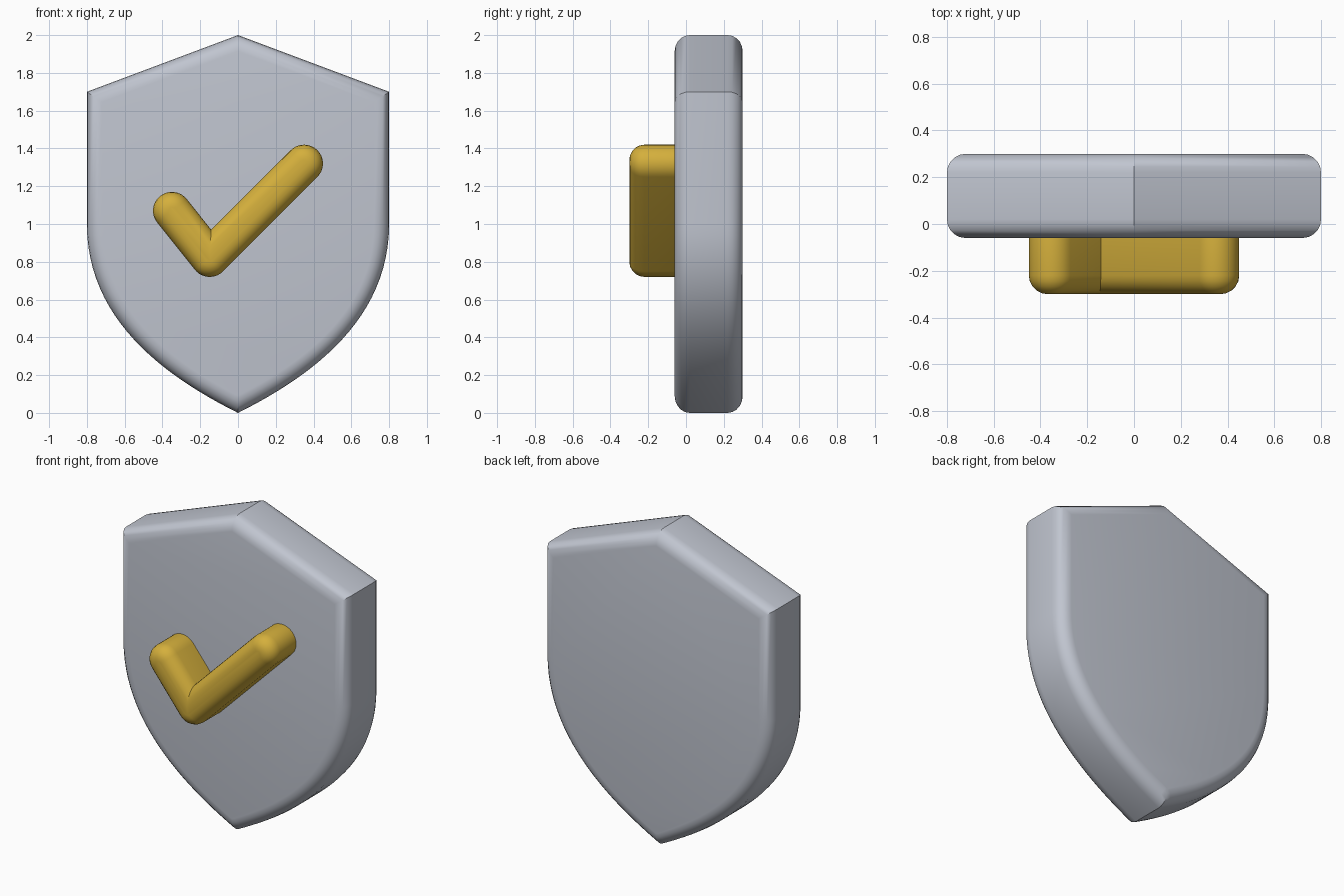
import bpy, bmesh, math
from mathutils import Vector

if "Cube" in bpy.data.objects:
    bpy.data.objects.remove(bpy.data.objects["Cube"])

BEVEL, STEPS = 0.08, 5


def material(name, rgb):
    m = bpy.data.materials.new(name)
    m.diffuse_color = (*rgb, 1)
    m.use_nodes = True
    m.node_tree.nodes["Principled BSDF"].inputs["Base Color"].default_value = m.diffuse_color
    return m


def inset(points, d):
    """Move a counter-clockwise outline inward by d with mitred corners."""
    out = []
    for i, p in enumerate(points):
        a = (p - points[i - 1]).normalized()
        b = (points[(i + 1) % len(points)] - p).normalized()
        n1, n2 = Vector((-a.y, a.x)), Vector((-b.y, b.x))
        out.append(p + (n1 + n2) * d / (1 + n1.dot(n2)))
    return out


def rounded_plate(name, outline, y0, y1, mat):
    """Extrude an xz outline from y0 to y1 with rounded front and back rims."""
    outline = [Vector(p) for p in outline]
    arc = [i / STEPS * math.pi / 2 for i in range(STEPS + 1)]
    profile = [(BEVEL * (1 - math.sin(t)), y0 + BEVEL * (1 - math.cos(t))) for t in arc]
    profile += [(d, y0 + y1 - y) for d, y in reversed(profile)]
    bm = bmesh.new()
    rings = [[bm.verts.new((p.x, y, p.y)) for p in inset(outline, d)] for d, y in profile]
    n = len(outline)
    for r, s in zip(rings, rings[1:]):
        for i in range(n):
            j = (i + 1) % n
            bm.faces.new((r[i], s[i], s[j], r[j]))
    bm.faces.new(rings[0])
    bm.faces.new(rings[-1][::-1])
    bmesh.ops.recalc_face_normals(bm, faces=bm.faces)
    mesh = bpy.data.meshes.new(name)
    bm.to_mesh(mesh)
    bm.free()
    mesh.materials.append(mat)
    ob = bpy.data.objects.new(name, mesh)
    bpy.context.collection.objects.link(ob)
    bpy.ops.object.select_all(action='DESELECT')
    bpy.context.view_layer.objects.active = ob
    ob.select_set(True)
    bpy.ops.object.shade_smooth_by_angle(angle=math.radians(35))
    return ob


def round_arc(c, r, a0, a1, n=16):
    return [(c[0] + r * math.cos(math.radians(a0 + (a1 - a0) * i / n)),
             c[1] + r * math.sin(math.radians(a0 + (a1 - a0) * i / n))) for i in range(n + 1)]


# Shield: pointed top, straight sides, curved lower edges meeting in a tip
def side_curve(t):
    u = 1 - t
    return (0.8 * u**3 + 2.4 * u * u * t + 1.2 * u * t * t,
            1.0 * u**3 + 1.5 * u * u * t + 0.6 * u * t * t)


curve = [side_curve(i / 24) for i in range(24)]
right = [(0, 0)] + curve[::-1] + [(0.8, 1.7)]
left = [(-x, z) for x, z in reversed(right[1:])]
rounded_plate("shield", right + [(0, 2)] + left, -0.06, 0.30,
              material("silver grey", (0.53, 0.56, 0.63)))

# Check mark: two round-ended strokes joined in one outline
A, B, C, R = (-0.35, 1.07), (-0.15, 0.82), (0.35, 1.32), 0.1
ang = math.degrees(math.atan2(A[1] - B[1], A[0] - B[0]))
check = (round_arc(B, R, ang + 90, 315) + round_arc(C, R, -45, 135)
         + [(-0.142, 0.97)] + round_arc(A, R, ang - 90, ang + 90))
rounded_plate("check_mark", check, -0.30, 0.06,
              material("gold", (0.66, 0.43, 0.045)))
